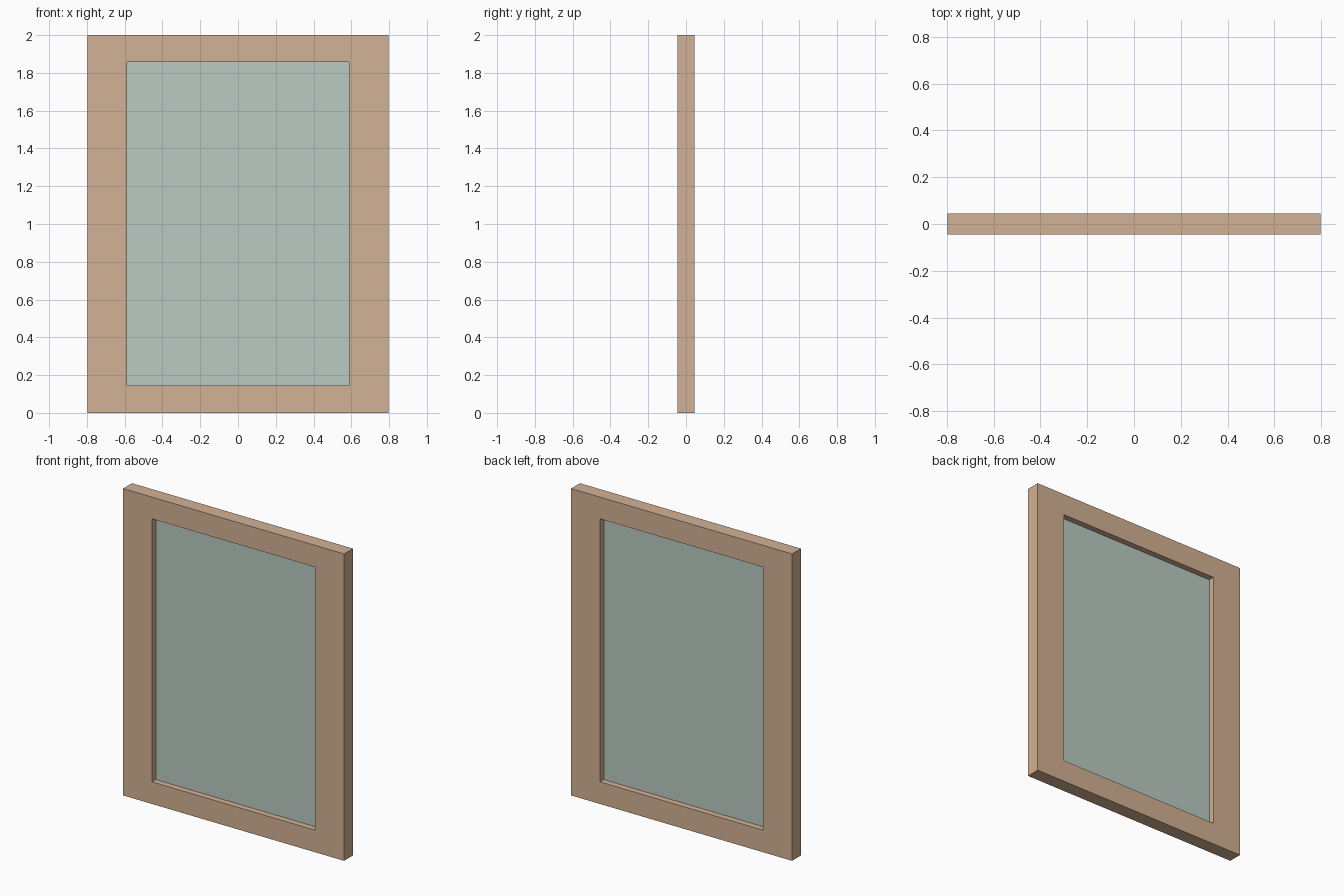
import bpy
import bmesh

if "Cube" in bpy.data.objects:
    bpy.data.objects.remove(bpy.data.objects["Cube"])

W, H, D = 0.797, 2.0, 0.0455      # half width, height, half depth of frame
OW, Z0, Z1 = 0.588, 0.144, 1.858  # half width, bottom and top of opening


def finish(bm, name, color):
    bmesh.ops.recalc_face_normals(bm, faces=bm.faces)
    mesh = bpy.data.meshes.new(name)
    bm.to_mesh(mesh)
    bm.free()
    mat = bpy.data.materials.new(name + "_material")
    mat.diffuse_color = color
    mat.use_nodes = True
    mat.node_tree.nodes["Principled BSDF"].inputs["Base Color"].default_value = mat.diffuse_color
    mesh.materials.append(mat)
    obj = bpy.data.objects.new(name, mesh)
    bpy.context.collection.objects.link(obj)
    return obj


def loop(bm, hw, z0, z1, y):
    return [bm.verts.new((x, y, z)) for x, z in ((-hw, z0), (hw, z0), (hw, z1), (-hw, z1))]


# Frame: one closed rectangular ring swept through four loops
bm = bmesh.new()
loops = [loop(bm, W, 0, H, -D), loop(bm, W, 0, H, D),
         loop(bm, OW, Z0, Z1, D), loop(bm, OW, Z0, Z1, -D)]
for a, b in zip(loops, loops[1:] + loops[:1]):
    for i in range(4):
        j = (i + 1) % 4
        bm.faces.new((a[i], a[j], b[j], b[i]))
finish(bm, "window_frame", (0.65, 0.445, 0.30, 1))

# Glass: thin pane set midway in the frame, edges seated in the wood
bm = bmesh.new()
bmesh.ops.create_cube(bm, size=1)
for v in bm.verts:
    v.co.x *= 2 * (OW + 0.002)
    v.co.y *= 0.012
    v.co.z = Z0 - 0.002 if v.co.z < 0 else Z1 + 0.002
finish(bm, "glass_pane", (0.50, 0.597, 0.552, 1))
